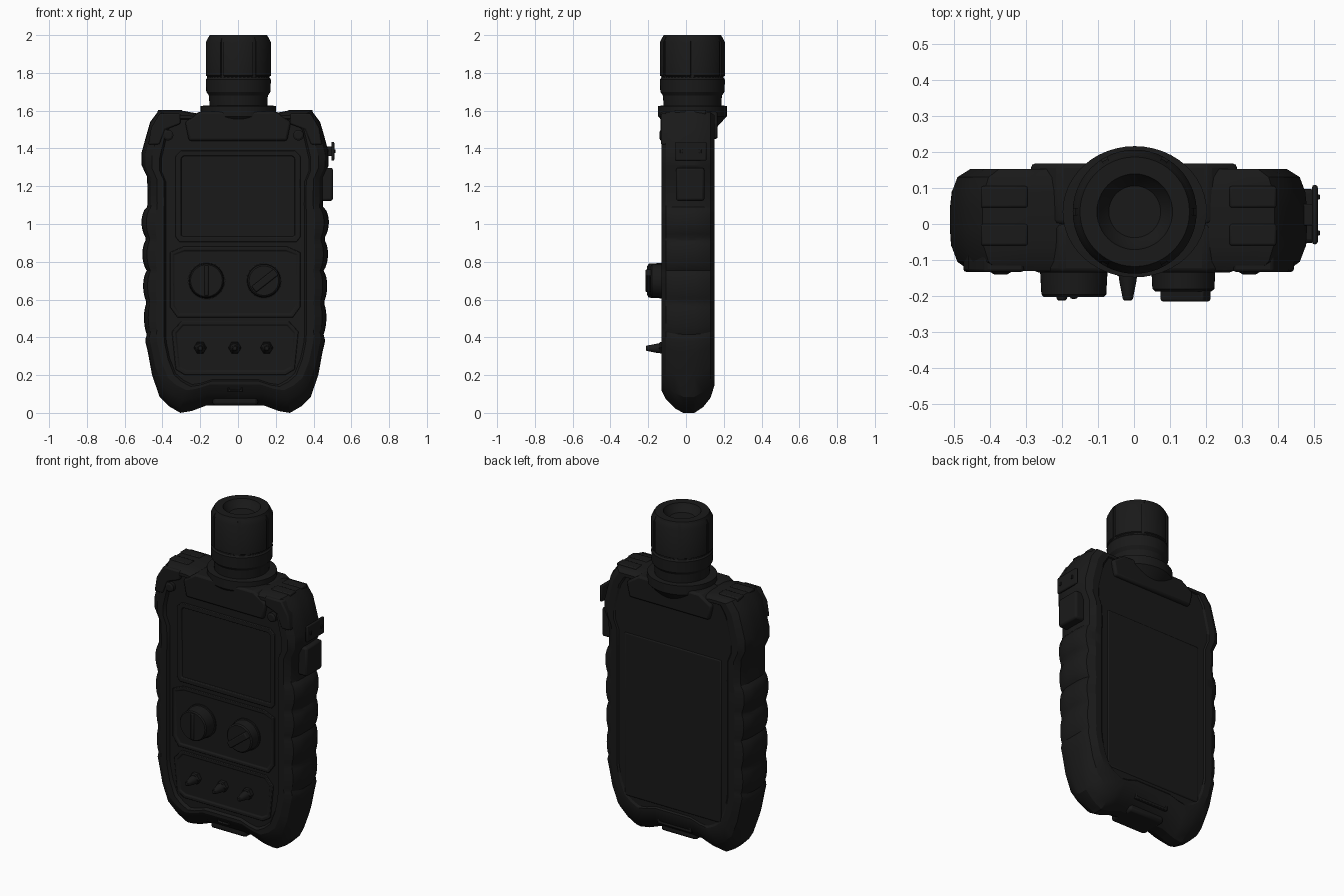
import bpy, bmesh, math
from mathutils import Matrix, Vector

if "Cube" in bpy.data.objects:
    bpy.data.objects.remove(bpy.data.objects["Cube"])

black = bpy.data.materials.new("black_rubber")
black.diffuse_color = (0.01, 0.01, 0.01, 1)
black.use_nodes = True
black.node_tree.nodes["Principled BSDF"].inputs["Base Color"].default_value = black.diffuse_color


def finish(name, bm, bevel=0.0, smooth=30):
    bmesh.ops.recalc_face_normals(bm, faces=bm.faces)
    me = bpy.data.meshes.new(name)
    bm.to_mesh(me)
    bm.free()
    ob = bpy.data.objects.new(name, me)
    bpy.context.collection.objects.link(ob)
    me.materials.append(black)
    if bevel:
        m = ob.modifiers.new("bevel", 'BEVEL')
        m.width, m.segments, m.limit_method = bevel, 2, 'ANGLE'
    bpy.ops.object.select_all(action='DESELECT')
    ob.select_set(True)
    bpy.context.view_layer.objects.active = ob
    bpy.ops.object.shade_smooth_by_angle(angle=math.radians(smooth))
    return ob


def box(name, c, s, bevel=0.006, rot_y=0):
    bm = bmesh.new()
    m = Matrix.Translation(c) @ Matrix.Rotation(rot_y, 4, 'Y') @ Matrix.Diagonal((*s, 1))
    bmesh.ops.create_cube(bm, size=1, matrix=m)
    return finish(name, bm, bevel)


def plate(name, pts, y0, y1, inset=0, depth=0, bevel=0.004):
    """Polygon in x/z extruded from y0 to y1; the y1 face can hold a recess."""
    bm = bmesh.new()
    a = [bm.verts.new((x, y0, z)) for x, z in pts]
    b = [bm.verts.new((x, y1, z)) for x, z in pts]
    n = len(pts)
    bm.faces.new(a)
    top = bm.faces.new(b)
    for i in range(n):
        bm.faces.new((a[i], a[(i + 1) % n], b[(i + 1) % n], b[i]))
    bmesh.ops.recalc_face_normals(bm, faces=bm.faces)
    if inset:
        bmesh.ops.inset_region(bm, faces=[top], thickness=inset)
        bmesh.ops.inset_region(bm, faces=[top], thickness=0.004, depth=-depth)
    return finish(name, bm, bevel)


def lathe(name, prof, origin, axis='Z', n=48, scale=(1, 1, 1), smooth=30):
    """Spin (radius, height) points; axis 'Y' points the height to the front."""
    bm = bmesh.new()
    rings = [[bm.verts.new((r * math.cos(2 * math.pi * i / n), r * math.sin(2 * math.pi * i / n), h))
              for i in range(n)] for r, h in prof]
    for p, q in zip(rings, rings[1:]):
        for i in range(n):
            bm.faces.new((p[i], p[(i + 1) % n], q[(i + 1) % n], q[i]))
    bm.faces.new(rings[0])
    bm.faces.new(rings[-1])
    m = Matrix.Diagonal((*scale, 1))
    if axis == 'Y':
        m = Matrix.Rotation(math.pi / 2, 4, 'X') @ m
    bmesh.ops.transform(bm, matrix=Matrix.Translation(origin) @ m, verts=bm.verts)
    return finish(name, bm, smooth=smooth)


# Body: ribbed outline lofted through the depth, rounded at the bottom
CX = -0.015
TOP = [(0.2, 1.585), (0.28, 1.60), (0.405, 1.60), (0.45, 1.54), (0.473, 1.46),
       (0.495, 1.38), (0.495, 1.31), (0.466, 1.25), (0.464, 1.12)]
LOW = [(0.462, 0.32), (0.44, 0.2), (0.40, 0.085), (0.35, 0.035), (0.29, 0.0), (0.23, 0.01), (0.15, 0.04)]


def outline(amp):
    half = list(TOP)
    for i in range(41):
        t = i / 40
        z = 1.09 - 0.71 * t
        wave = abs(math.sin(t * math.pi * 4.2)) ** 0.6
        half.append((0.466 + amp * (0.032 - 0.018 * t) * wave, z))
    half += LOW
    return half + [(-x, z) for x, z in reversed(half)]


RINGS = [(-0.112, 0.105, 0.15, 0), (-0.130, 0.095, 0.14, 0), (-0.130, 0.055, 0.12, 0.3), (-0.105, 0.02, 0.07, 0.8),
         (-0.06, 0.003, 0.025, 1), (-0.015, 0, 0, 1), (0.045, 0, 0, 1), (0.09, 0.005, 0.03, 1),
         (0.13, 0.02, 0.08, 0.8), (0.152, 0.055, 0.15, 0.3), (0.152, 0.095, 0.17, 0), (0.145, 0.105, 0.18, 0)]
bm = bmesh.new()
loops = []
for y, inset, lift, amp in RINGS:
    ring = []
    for x, z in outline(amp):
        x *= 1 - inset / 0.495
        if z > 0.8:
            z = 0.8 + (z - 0.8) * (1 - inset * 0.45 / 0.8)
        z += lift * max(0, 1 - z / 0.5)
        ring.append(bm.verts.new((CX + x, y, z)))
    loops.append(ring)
for p, q in zip(loops, loops[1:]):
    for i in range(len(p)):
        j = (i + 1) % len(p)
        bm.faces.new((p[i], p[j], q[j], q[i]))
bm.faces.new(loops[0])
bm.faces.new(loops[-1])
finish("body_shell", bm, smooth=25)

# Corner bumpers with two ridges across the top of each shoulder
for s, side in ((-1, "left"), (1, "right")):
    for k in range(2):
        box(f"shoulder_ridge_{side}_{k}", (CX + s * 0.345, 0.075 - 0.105 * k, 1.592), (0.13, 0.06, 0.025))
    plate(f"shoulder_pad_{side}", [(CX + s * x, z) for x, z in
          ((0.29, 1.585), (0.40, 1.585), (0.445, 1.51), (0.46, 1.42), (0.40, 1.42), (0.37, 1.5), (0.29, 1.53))],
          0.1, -0.133, bevel=0.008)

# Collar plates under the neck, front and back
collar = [(-0.28, 1.54), (-0.26, 1.44), (0.26, 1.44), (0.28, 1.54), (0.2, 1.595), (-0.2, 1.595)]
plate("collar_plate_front", collar, 0.0, -0.134, bevel=0.012)
plate("collar_plate_back", [(x * 1.03, z + 0.01 * (z < 1.5)) for x, z in collar], 0.0, 0.168, bevel=0.012)

# Neck flange and sensor head
HC = (0.002, 0.034, 0)
lathe("neck_flange", [(0.14, 1.51), (0.16, 1.53), (0.2, 1.57), (0.2, 1.625), (0.16, 1.628)], HC, scale=(1, 0.91, 1))
lathe("sensor_head", [(0.15, 1.58), (0.156, 1.68), (0.17, 1.70), (0.172, 1.765), (0.165, 1.775), (0.165, 1.97),
                      (0.152, 2.0), (0.105, 2.0), (0.098, 1.985), (0.072, 1.955), (0.01, 1.955)], HC)
bm = bmesh.new()
for k in range(6):
    a0 = math.radians(60 * k + 3)
    cols = []
    for i in range(10):
        a = a0 + math.radians(54) * i / 9
        cols.append([bm.verts.new((HC[0] + r * math.cos(a), HC[1] + r * math.sin(a), z))
                     for r, z in ((0.16, 1.778), (0.172, 1.785), (0.172, 1.962), (0.158, 1.99))])
    for p, q in zip(cols, cols[1:]):
        for i in range(4):
            bm.faces.new((p[i], q[i], q[(i + 1) % 4], p[(i + 1) % 4]))
    bm.faces.new(cols[0])
    bm.faces.new(cols[-1])
finish("head_grip_pads", bm)

# Front panels: screen, knob panel and switch panel
plate("screen_frame", [(-0.33, 0.93), (-0.33, 1.36), (-0.30, 1.39), (0.30, 1.39), (0.33, 1.36), (0.33, 0.93),
                       (0.31, 0.905), (-0.31, 0.905)], -0.09, -0.121, 0.03, 0.012)
plate("knob_panel", [(-0.36, 0.85), (-0.29, 0.88), (0.26, 0.88), (0.33, 0.85), (0.33, 0.56), (0.29, 0.505),
                     (-0.32, 0.505), (-0.36, 0.56)], -0.09, -0.12, 0.02, 0.006)
plate("switch_panel", [(-0.30, 0.485), (0.27, 0.485), (0.32, 0.43), (0.30, 0.23), (0.25, 0.2), (-0.28, 0.2),
                       (-0.33, 0.23), (-0.35, 0.43)], -0.09, -0.12, 0.02, 0.006)
for x in (-0.37, 0.32):
    lathe("indicator_light", [(0.028, 0), (0.028, 0.02), (0.018, 0.026), (0.004, 0.026)], (x, -0.114, 1.47), 'Y', 20)

# Rotary knobs with pointer ridges
lathe("knob_left", [(0.1, 0), (0.1, 0.012), (0.094, 0.014), (0.09, 0.085), (0.084, 0.092), (0.01, 0.092)],
      (-0.167, -0.11, 0.70), 'Y', 40)
box("knob_pointer_left", (-0.167, -0.19, 0.70), (0.022, 0.035, 0.16))
lathe("knob_right", [(0.095, 0), (0.095, 0.012), (0.089, 0.014), (0.086, 0.07), (0.078, 0.077), (0.01, 0.077)],
      (0.137, -0.11, 0.70), 'Y', 40)
box("knob_pointer_right", (0.143, -0.195, 0.70), (0.15, 0.04, 0.04), rot_y=math.radians(-38))

# Toggle switches
for i, x in enumerate((-0.2, -0.017, 0.152)):
    lathe(f"switch_nut_{i}", [(0.034, 0), (0.034, 0.025), (0.028, 0.032)], (x, -0.112, 0.345), 'Y', 6)
    lathe(f"switch_lever_{i}", [(0.027, 0.02), (0.024, 0.045), (0.014, 0.096), (0.01, 0.1)],
          (x, -0.112, 0.342), 'Y', 16)

# Side buttons
box("side_key", (0.47, 0.022, 1.21), (0.066, 0.15, 0.175), 0.012)
box("side_button_stem", (0.48, 0.026, 1.385), (0.04, 0.06, 0.05), 0.004)
box("side_button", (0.502, 0.026, 1.385), (0.016, 0.165, 0.1), 0.007)
for y in (-0.035, 0.065):
    box("side_button_rivet", (0.510, y + 0.01, 1.385), (0.012, 0.014, 0.02), 0.003)

# Charging port at the lower front and recessed base bracket at the lower back
plate("charge_port", [(-0.055, 0.11), (0.025, 0.11), (0.025, 0.16), (-0.055, 0.16)], 0.0, -0.122, 0.012, 0.01)
box("base_bridge", (CX, 0.01, 0.085), (0.24, 0.17, 0.09), 0.015)
box("back_hatch", (CX, 0.13, 0.72), (0.66, 0.038, 1.0), 0.01)
plate("back_socket", [(-0.13, 0.1), (0.1, 0.1), (0.1, 0.2), (-0.13, 0.2)], 0.0, 0.135, 0.02, 0.02)
